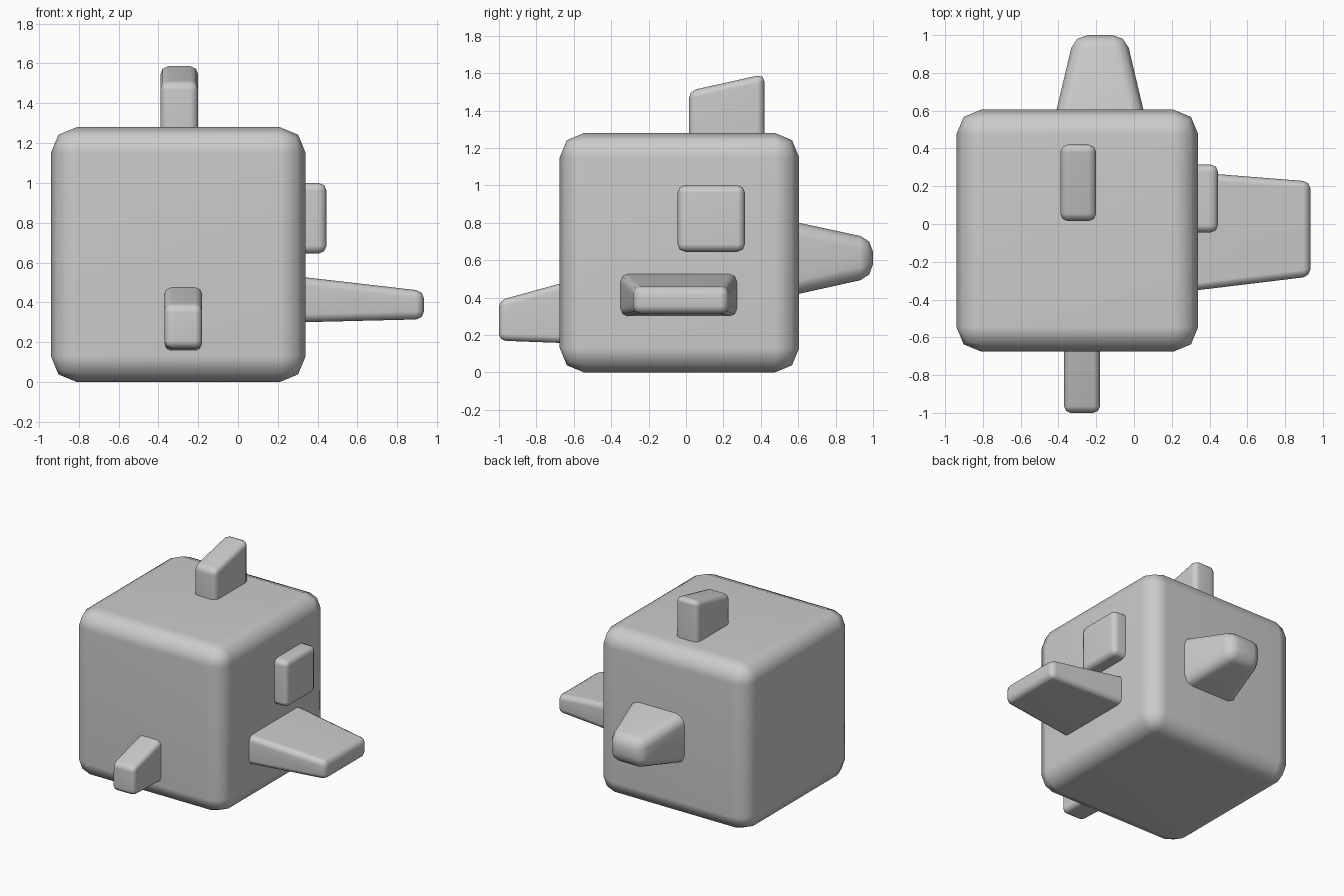
import bpy
import bmesh
from mathutils import Vector

if "Cube" in bpy.data.objects:
    bpy.data.objects.remove(bpy.data.objects["Cube"])


def block(name, axis, start, end, bevel, segments=2):
    """Tapered rounded block along an axis.
    start / end = (position, low1, high1, low2, high2), the cross-section
    limits following the two remaining axes in x, y, z order."""
    bm = bmesh.new()
    rings = []
    for pos, a0, a1, b0, b1 in (start, end):
        ring = []
        for a, b in ((a0, b0), (a1, b0), (a1, b1), (a0, b1)):
            co = [a, b]
            co.insert(axis, pos)
            ring.append(bm.verts.new(Vector(co)))
        rings.append(ring)
    for ring in rings:
        bm.faces.new(ring)
    for i in range(4):
        j = (i + 1) % 4
        bm.faces.new((rings[0][i], rings[0][j], rings[1][j], rings[1][i]))
    bmesh.ops.recalc_face_normals(bm, faces=bm.faces[:])
    bmesh.ops.bevel(bm, geom=bm.edges[:], offset=bevel, segments=segments,
                    profile=0.5, affect='EDGES', clamp_overlap=True)
    for face in bm.faces:
        face.smooth = True
    mesh = bpy.data.meshes.new(name)
    bm.to_mesh(mesh)
    bm.free()
    obj = bpy.data.objects.new(name, mesh)
    bpy.context.collection.objects.link(obj)
    # Keep the broad faces flat while the rounded edges stay smooth
    mod = obj.modifiers.new("Weighted normals", 'WEIGHTED_NORMAL')
    mod.keep_sharp = True
    return obj


X, Y = 0, 1

# Main rounded cube
block("body", X, (-0.94, -0.675, 0.605, 0, 1.28),
      (0.34, -0.675, 0.605, 0, 1.28), 0.13)

# Sloped fin on the top
block("top_fin", Y, (0.015, -0.39, -0.20, 1.22, 1.505),
      (0.42, -0.39, -0.20, 1.22, 1.595), 0.04)

# Small peg on the front
block("front_peg", Y, (-1.0, -0.37, -0.18, 0.17, 0.385),
      (-0.60, -0.37, -0.18, 0.155, 0.495), 0.035)

# Square button on the right side
block("side_button", X, (0.25, -0.045, 0.315, 0.645, 1.0),
      (0.445, -0.045, 0.315, 0.645, 1.0), 0.04)

# Wide tapered shelf on the right side
block("side_shelf", X, (0.24, -0.362, 0.28, 0.298, 0.537),
      (0.935, -0.278, 0.225, 0.315, 0.457), 0.04)

# Blunt tapered knob on the back
block("back_knob", Y, (0.50, -0.435, 0.075, 0.397, 0.822),
      (1.0, -0.316, -0.044, 0.508, 0.715), 0.07)
